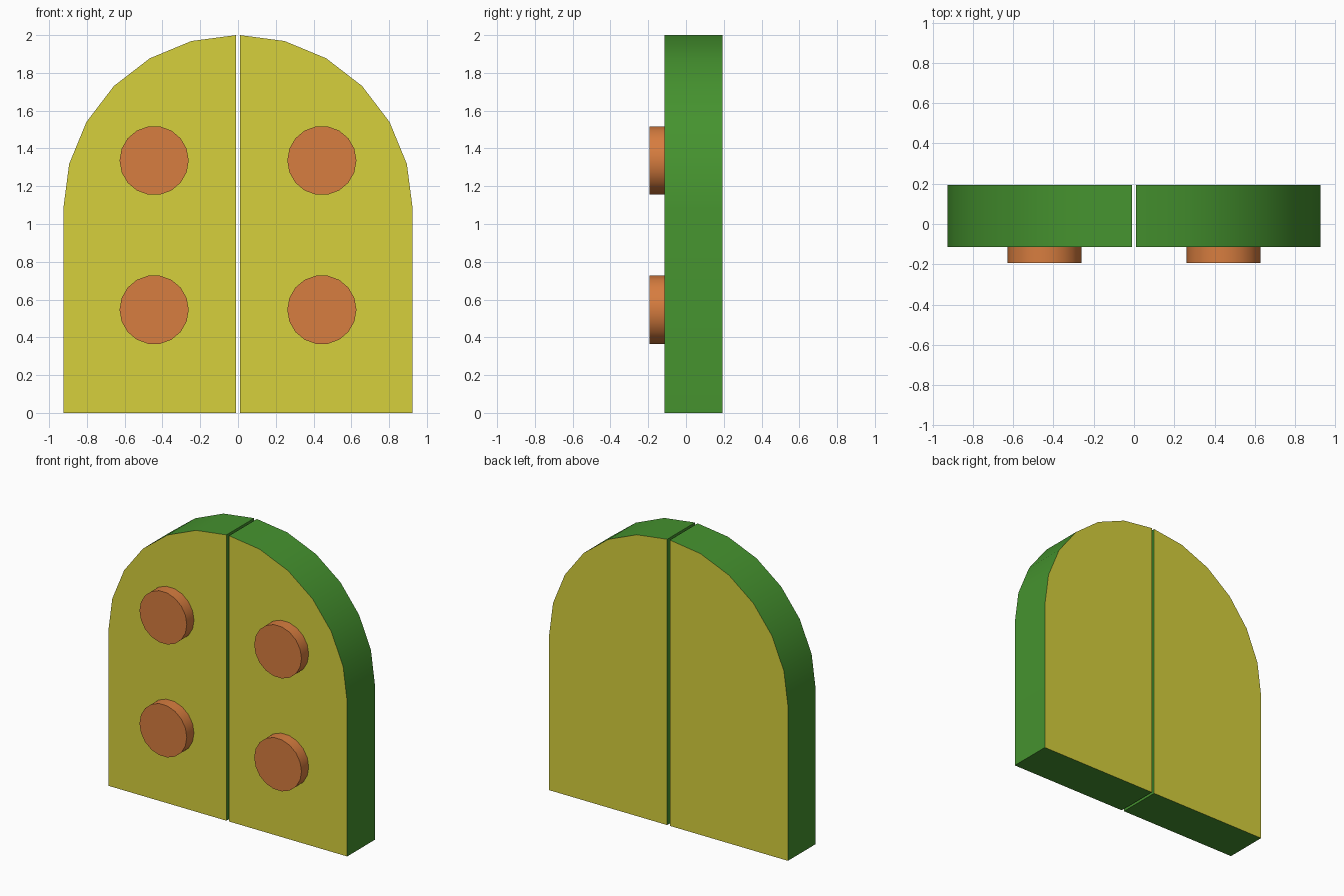
import bpy, bmesh, math

if "Cube" in bpy.data.objects:
    bpy.data.objects.remove(bpy.data.objects["Cube"])

HALF_GAP, OUTER, SPRING = 0.01, 0.925, 1.08   # slit, outer edge, start of arch
FRONT, BACK, DISC_FRONT = -0.1135, 0.1935, -0.1935


def material(name, rgb):
    m = bpy.data.materials.new(name)
    m.diffuse_color = (*rgb, 1)
    m.use_nodes = True
    m.node_tree.nodes["Principled BSDF"].inputs["Base Color"].default_value = m.diffuse_color
    return m


yellow = material("yellow", (0.67, 0.63, 0.045))
green = material("green", (0.06, 0.29, 0.028))
orange = material("orange", (0.68, 0.205, 0.05))


def slab(name, profile, y0, y1, side_mat, face_mat):
    """Extrude an xz profile along y; front and back faces take face_mat."""
    bm = bmesh.new()
    face = bm.faces.new([bm.verts.new((x, y0, z)) for x, z in profile])
    new = bmesh.ops.extrude_face_region(bm, geom=[face], use_keep_orig=True)["geom"]
    for v in new:
        if isinstance(v, bmesh.types.BMVert):
            v.co.y = y1
    bmesh.ops.recalc_face_normals(bm, faces=bm.faces)
    for f in bm.faces:
        f.material_index = 1 if abs(f.normal.y) > 0.9 else 0
        f.smooth = True
    for e in bm.edges:
        e.smooth = e.calc_face_angle(math.pi) < math.radians(30)
    mesh = bpy.data.meshes.new(name)
    bm.to_mesh(mesh)
    bm.free()
    mesh.materials.append(side_mat)
    mesh.materials.append(face_mat)
    ob = bpy.data.objects.new(name, mesh)
    bpy.context.collection.objects.link(ob)
    return ob


# Half-arch outline: straight side, then a quarter curve in six steps
arch = [(HALF_GAP, 0), (OUTER, 0)]
for i in range(7):
    a = math.radians(15 * i)
    arch.append((HALF_GAP + (OUTER - HALF_GAP) * math.cos(a),
                 SPRING + (2 - SPRING) * math.sin(a)))

for side, s in (("left", -1), ("right", 1)):
    # Door leaf: green rim, yellow front and back
    slab(side + "_door_leaf", [(s * x, z) for x, z in arch], FRONT, BACK, green, yellow)
    # Round studs on the front
    for level, cz in (("lower", 0.546), ("upper", 1.336)):
        ring = [(s * (0.444 + 0.183 * math.cos(math.tau * k / 18)),
                 cz + 0.183 * math.sin(math.tau * k / 18)) for k in range(18)]
        slab(f"{side}_{level}_stud", ring, DISC_FRONT, FRONT, orange, orange)
